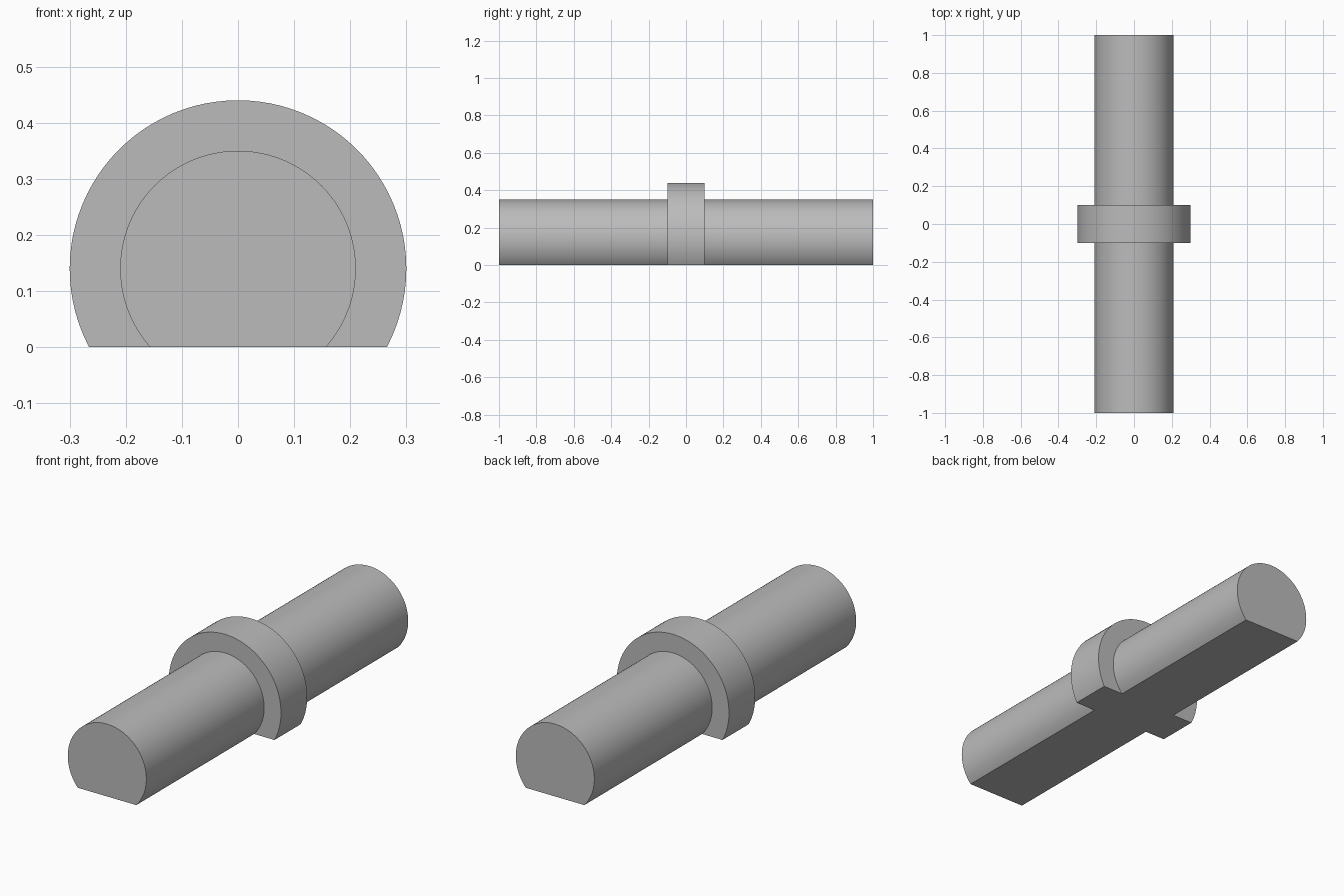
import bpy
import bmesh
from math import radians, tau
from mathutils import Matrix, Vector

cube = bpy.data.objects.get("Cube")
if cube:
    bpy.data.objects.remove(cube, do_unlink=True)

AXIS_Z = 0.14
ROD_RADIUS, COLLAR_RADIUS = 0.21, 0.30
ROD_END, COLLAR_END = 1.0, 0.10
SEGMENTS = 96

# Plain grey material
grey = bpy.data.materials.new("plain_grey")
grey.use_nodes = True
colour = (0.5, 0.5, 0.5, 1.0)
grey.diffuse_color = colour
grey.node_tree.nodes["Principled BSDF"].inputs["Base Color"].default_value = colour

# Stepped half profile (radius, y), turned about the long axis
profile = [(ROD_RADIUS, -ROD_END), (ROD_RADIUS, -COLLAR_END),
           (COLLAR_RADIUS, -COLLAR_END), (COLLAR_RADIUS, COLLAR_END),
           (ROD_RADIUS, COLLAR_END), (ROD_RADIUS, ROD_END)]
bm = bmesh.new()
rings = []
for radius, y in profile:
    ring = []
    for i in range(SEGMENTS):
        turn = Matrix.Rotation(tau * i / SEGMENTS, 3, 'Y')
        ring.append(bm.verts.new(turn @ Vector((radius, y, 0)) + Vector((0, 0, AXIS_Z))))
    rings.append(ring)
for a, b in zip(rings, rings[1:]):
    for i in range(SEGMENTS):
        j = (i + 1) % SEGMENTS
        bm.faces.new((a[i], a[j], b[j], b[i]))

# Round end caps
bm.faces.new(rings[0])
bm.faces.new(rings[-1])

# Slice off the underside and close it with one flat face
cut = bmesh.ops.bisect_plane(bm, geom=bm.verts[:] + bm.edges[:] + bm.faces[:],
                             plane_co=(0, 0, 0), plane_no=(0, 0, -1), clear_outer=True)
cut_edges = [e for e in cut["geom_cut"] if isinstance(e, bmesh.types.BMEdge)]
bmesh.ops.contextual_create(bm, geom=cut_edges)
bmesh.ops.recalc_face_normals(bm, faces=bm.faces[:])

mesh = bpy.data.meshes.new("collared_rod")
bm.to_mesh(mesh)
bm.free()
mesh.materials.append(grey)
rod = bpy.data.objects.new("collared_rod", mesh)
bpy.context.collection.objects.link(rod)

# Smooth round sides, crisp steps and flat base
bpy.ops.object.select_all(action='DESELECT')
rod.select_set(True)
bpy.context.view_layer.objects.active = rod
bpy.ops.object.shade_smooth_by_angle(angle=radians(30))
